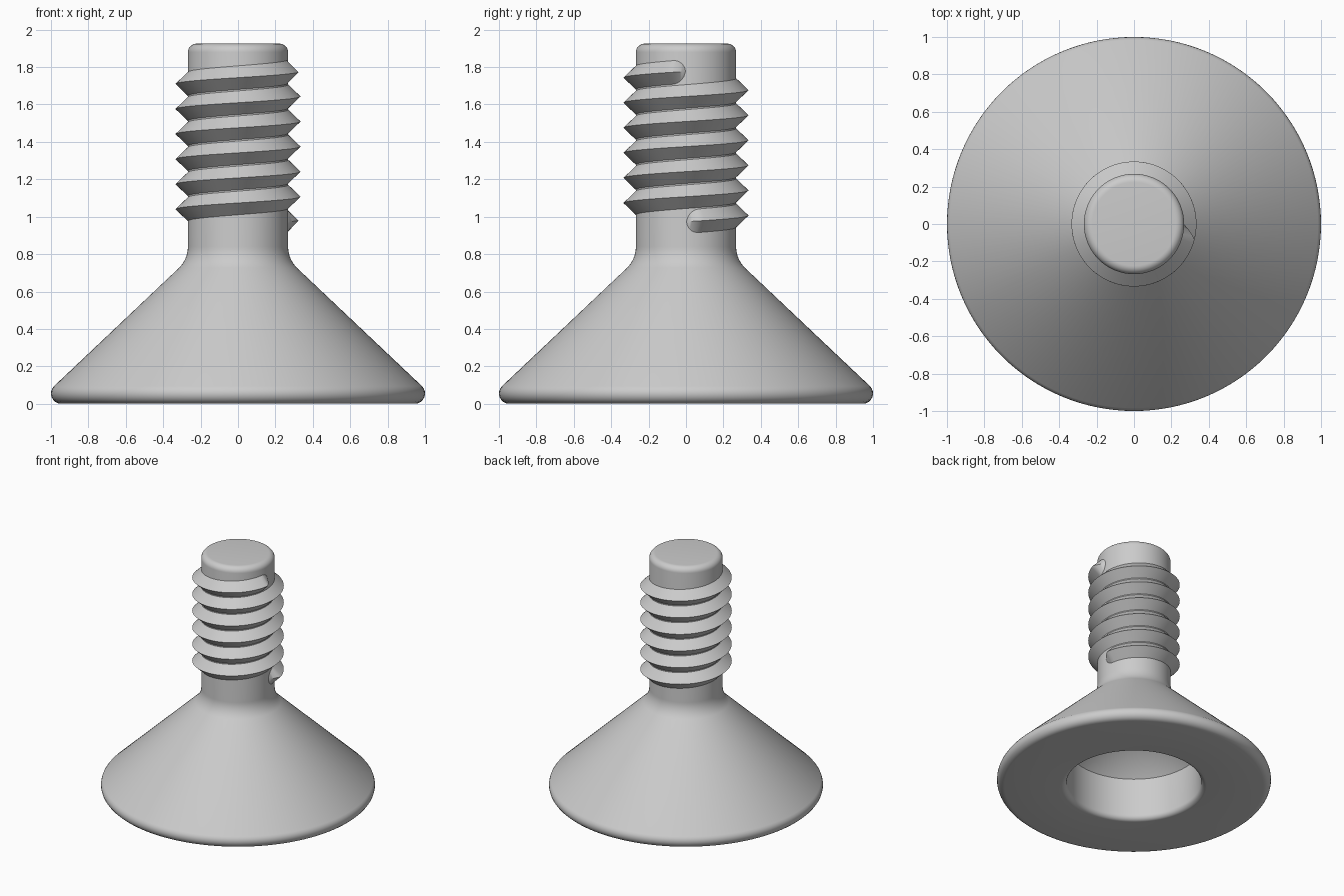
import bpy, bmesh
from math import sin, cos, pi, sqrt, radians

cube = bpy.data.objects.get("Cube")
if cube:
    bpy.data.objects.remove(cube, do_unlink=True)

grey = bpy.data.materials.new("plain_grey")
grey.use_nodes = True
COLOUR = (0.6, 0.6, 0.6, 1)
grey.diffuse_color = COLOUR
grey.node_tree.nodes["Principled BSDF"].inputs["Base Color"].default_value = COLOUR


def finish(name, bm, angle):
    """Turn a bmesh into a smooth-shaded object that keeps its sharp edges."""
    bmesh.ops.recalc_face_normals(bm, faces=bm.faces[:])
    mesh = bpy.data.meshes.new(name)
    bm.to_mesh(mesh)
    bm.free()
    mesh.materials.append(grey)
    obj = bpy.data.objects.new(name, mesh)
    bpy.context.collection.objects.link(obj)
    bpy.ops.object.select_all(action='DESELECT')
    obj.select_set(True)
    bpy.context.view_layer.objects.active = obj
    bpy.ops.object.shade_smooth_by_angle(angle=radians(angle))
    return obj


def arc(cx, cz, r, start, end, steps=8):
    """Points of a rounded corner in the (radius, height) plane."""
    angles = [radians(start + (end - start) * i / steps) for i in range(steps + 1)]
    return [(cx + r * cos(a), cz + r * sin(a)) for a in angles]


def lathe(name, profile, sides=128):
    bm = bmesh.new()
    verts = [bm.verts.new((r, 0, z)) for r, z in profile]
    edges = [bm.edges.new(pair) for pair in zip(verts, verts[1:])]
    bmesh.ops.spin(bm, geom=verts + edges, cent=(0, 0, 0), axis=(0, 0, 1),
                   angle=2 * pi, steps=sides, use_duplicate=False)
    bmesh.ops.remove_doubles(bm, verts=bm.verts[:], dist=1e-5)
    return finish(name, bm, 30)


# Flared head, shaft and the hollow underneath as one turned body
SHAFT_R, TOP = 0.268, 1.925
profile = [(0, 0.83), (0.49, 0.34)]                      # hollow roof
profile += arc(0.53, 0.04, 0.04, 180, 270)               # hollow wall and lip
profile += arc(0.945, 0.055, 0.055, -90, 45)             # rounded rim
profile += arc(SHAFT_R + 0.16, 0.84, 0.16, 225, 180)     # neck fillet
profile += arc(SHAFT_R - 0.045, TOP - 0.045, 0.045, 0, 90)  # shaft top
profile += [(0, TOP)]
lathe("cone_head_and_shaft", profile)

# Helical thread with rounded, cone-shaped ends
PITCH, TURNS, START_Z = 0.134, 6, 0.973
ROOT, CREST, HALF = 0.265, 0.334, 0.066
STEPS_PER_TURN, CAP_STEPS = 96, 8
cap = HALF / ROOT                                        # angle taken by each end
total = TURNS * 2 * pi
caps = [cap * (1 - cos(pi / 2 * i / CAP_STEPS)) for i in range(CAP_STEPS)]
count = TURNS * STEPS_PER_TURN
body = [cap + (total - 2 * cap) * i / count for i in range(count + 1)]
angles = caps + body + [total - a for a in reversed(caps)]

bm = bmesh.new()
rings = []
for a in angles:
    s = max(0, 1 - min(a, total - a) / cap)              # 0 on the thread, 1 at a tip
    half = HALF * sqrt(max(0.0004, 1 - s * s))
    crest = ROOT + (CREST - ROOT) * max(0.01, 1 - s)
    z = START_Z + PITCH * a / (2 * pi)
    section = [(ROOT - 0.02, -half), (ROOT, -half), (crest, 0),
               (ROOT, half), (ROOT - 0.02, half)]
    rings.append([bm.verts.new((r * cos(a), r * sin(a), z + dz)) for r, dz in section])
for p, q in zip(rings, rings[1:]):
    for i in range(len(p)):
        j = (i + 1) % len(p)
        bm.faces.new((p[i], p[j], q[j], q[i]))
bm.faces.new(rings[0])
bm.faces.new(rings[-1])
finish("screw_thread", bm, 40)
